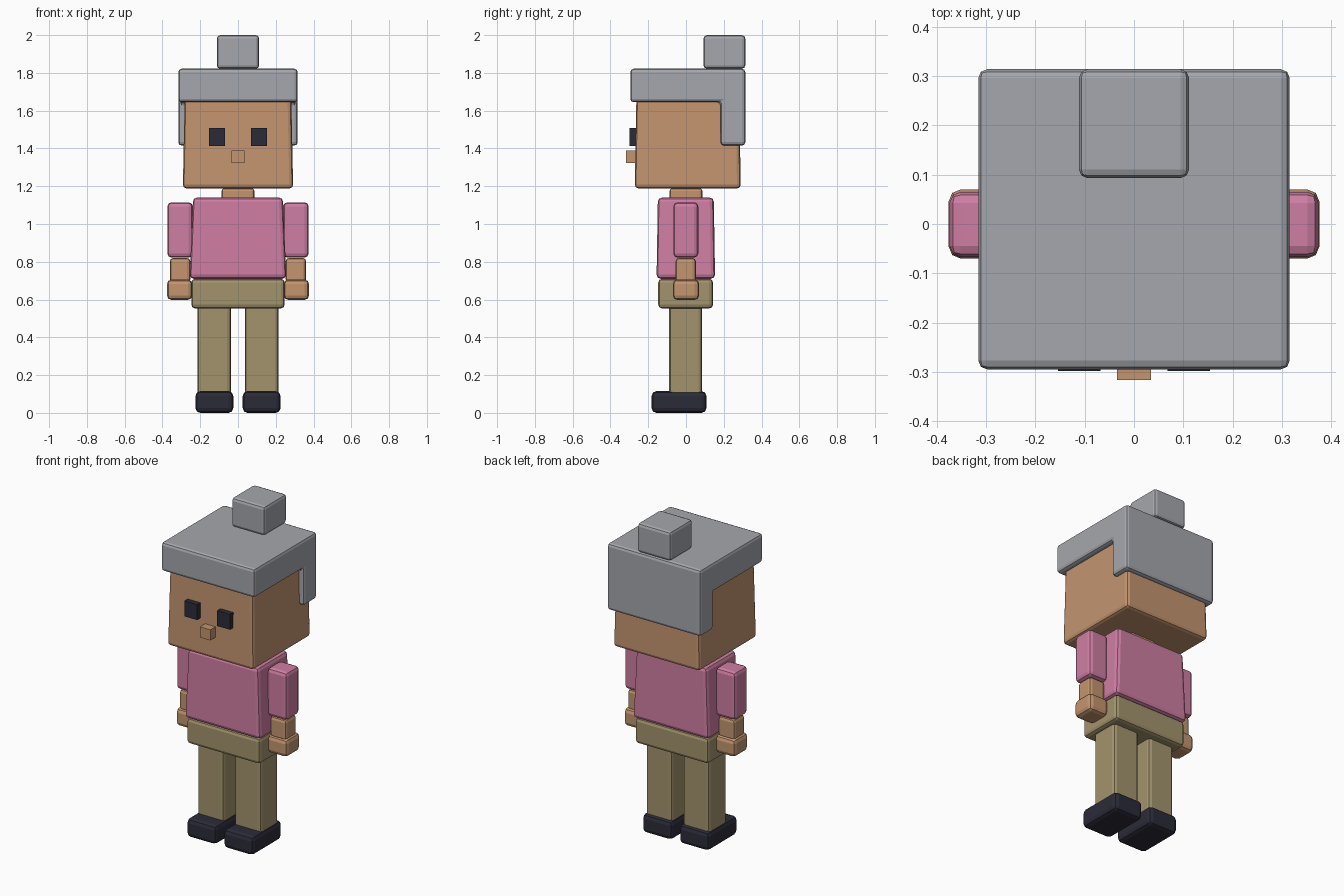
import bpy, bmesh

if "Cube" in bpy.data.objects:
    bpy.data.objects.remove(bpy.data.objects["Cube"])


def material(name, hex_rgb):
    def lin(c):
        c /= 255
        return c / 12.92 if c <= 0.04045 else ((c + 0.055) / 1.055) ** 2.4
    m = bpy.data.materials.new(name)
    m.diffuse_color = (*[lin((hex_rgb >> s) & 255) for s in (16, 8, 0)], 1)
    m.use_nodes = True
    m.node_tree.nodes["Principled BSDF"].inputs["Base Color"].default_value = m.diffuse_color
    return m


SKIN = material("skin", 0xC4956F)
PINK = material("pink_shirt", 0xCF7EA3)
KHAKI = material("khaki_trousers", 0xA3946D)
DARK = material("dark_navy", 0x2B2B39)
GREY = material("grey_hair", 0xA6A7AD)


def finish(name, bm, mat, bevel):
    if bevel:
        bmesh.ops.bevel(bm, geom=bm.edges[:], offset=bevel, segments=2,
                        profile=0.5, affect='EDGES')
    bmesh.ops.recalc_face_normals(bm, faces=bm.faces[:])
    me = bpy.data.meshes.new(name)
    bm.to_mesh(me)
    bm.free()
    me.materials.append(mat)
    ob = bpy.data.objects.new(name, me)
    bpy.context.collection.objects.link(ob)
    return ob


def box(name, x, y, z, mat, bevel=0.02, taper=(1, 1)):
    """Bevelled block from (min, max) ranges; taper scales the top face."""
    bm = bmesh.new()
    bmesh.ops.create_cube(bm, size=1)
    for v in bm.verts:
        sx, sy = taper if v.co.z > 0 else (1, 1)
        v.co.x = sum(x) / 2 + v.co.x * (x[1] - x[0]) * sx
        v.co.y = sum(y) / 2 + v.co.y * (y[1] - y[0]) * sy
        v.co.z = sum(z) / 2 + v.co.z * (z[1] - z[0])
    return finish(name, bm, mat, bevel)


def pair(name, x, y, z, mat, bevel=0.02):
    box(name + "_right", x, y, z, mat, bevel)
    box(name + "_left", (-x[1], -x[0]), y, z, mat, bevel)


# Legs and feet
pair("shoe", (0.025, 0.225), (-0.182, 0.108), (0, 0.115), DARK, 0.025)
pair("leg", (0.037, 0.215), (-0.089, 0.086), (0.09, 0.58), KHAKI)
box("hips", (-0.247, 0.247), (-0.147, 0.143), (0.553, 0.71), KHAKI)

# Torso and neck
box("torso", (-0.256, 0.256), (-0.156, 0.154), (0.71, 1.14), PINK, 0.022, (0.93, 0.955))
box("neck", (-0.087, 0.087), (-0.087, 0.087), (1.12, 1.19), SKIN, 0.015)

# Arms
pair("sleeve", (0.24, 0.374), (-0.067, 0.065), (0.822, 1.115), PINK, 0.022)
pair("forearm", (0.252, 0.361), (-0.055, 0.052), (0.69, 0.82), SKIN, 0.018)
pair("hand", (0.242, 0.376), (-0.07, 0.07), (0.598, 0.706), SKIN, 0.024)

# Head and face
box("head", (-0.292, 0.292), (-0.271, 0.29), (1.188, 1.76), SKIN, 0.02, (0.96, 0.965))
pair("eye", (0.068, 0.154), (-0.298, -0.25), (1.413, 1.507), DARK, 0)
box("nose", (-0.035, 0.035), (-0.317, -0.25), (1.323, 1.388), SKIN, 0)

# Hair: side profile of cap and back panel, extruded across the head
profile = [(-0.295, 1.645), (-0.295, 1.822), (0.314, 1.822),
           (0.314, 1.415), (0.183, 1.415), (0.183, 1.645)]
bm = bmesh.new()
face = bm.faces.new([bm.verts.new((-0.316, y, z)) for y, z in profile])
ext = bmesh.ops.extrude_face_region(bm, geom=[face])
for v in ext["geom"]:
    if isinstance(v, bmesh.types.BMVert):
        v.co.x = 0.316
if not face.is_valid or len(bm.faces) == 7:
    bm.faces.new([v for v in bm.verts if v.co.x < 0])
bmesh.ops.holes_fill(bm, edges=bm.edges[:])
bmesh.ops.recalc_face_normals(bm, faces=bm.faces[:])
finish("hair_cap", bm, GREY, 0.018)

# Bun
box("hair_bun", (-0.112, 0.112), (0.093, 0.314), (1.822, 2.0), GREY, 0.018)
